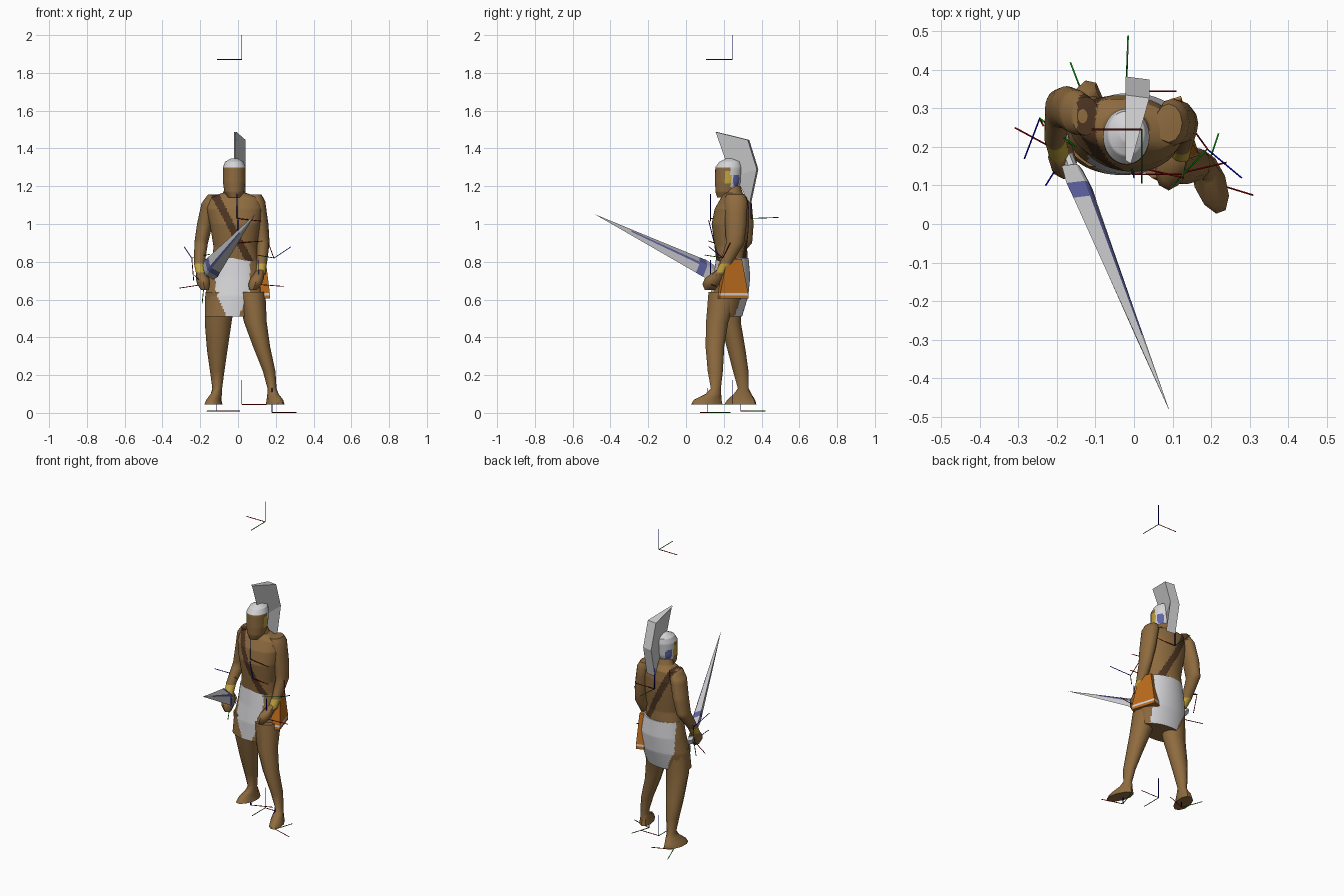
import bpy, bmesh, math
from mathutils import Vector, Matrix

COLOURS = {
    "skin_brown": (0.27, 0.147, 0.05), "strap_brown": (0.075, 0.035, 0.016),
    "cloth_white": (0.66, 0.66, 0.68), "slate_blue": (0.12, 0.13, 0.38),
    "gold": (0.52, 0.36, 0.045), "orange_leather": (0.50, 0.15, 0.012),
    "marker_red": (0.42, 0.0, 0.0), "marker_green": (0.0, 0.3, 0.0),
    "marker_blue": (0.0, 0.0, 0.7), "pale_steel": (0.62, 0.62, 0.63)}
NAMES = list(COLOURS)
MATS = []
for key, c in COLOURS.items():
    m = bpy.data.materials.new(key)
    m.diffuse_color = (*c, 1)
    MATS.append(m)


def finish(name, bm, rule, smooth, angle=50):
    """Turn a bmesh into an object; rule(centre) names the colour of each face."""
    bmesh.ops.recalc_face_normals(bm, faces=bm.faces)
    used = []
    for f in bm.faces:
        col = rule if isinstance(rule, str) else rule(f.calc_center_median())
        if col not in used:
            used.append(col)
        f.material_index = used.index(col)
        f.smooth = smooth
    me = bpy.data.meshes.new(name)
    bm.to_mesh(me)
    bm.free()
    for col in used:
        me.materials.append(MATS[NAMES.index(col)])
    ob = bpy.data.objects.new(name, me)
    bpy.context.collection.objects.link(ob)
    if smooth and angle:
        bpy.ops.object.select_all(action='DESELECT')
        bpy.context.view_layer.objects.active = ob
        ob.select_set(True)
        bpy.ops.object.shade_smooth_by_angle(angle=math.radians(angle))
    return ob


def skin_rings(bm, loops):
    """Bridge closed point loops and cap both ends."""
    vs = [[bm.verts.new(p) for p in lp] for lp in loops]
    n = len(vs[0])
    for a, b in zip(vs, vs[1:]):
        for i in range(n):
            j = (i + 1) % n
            bm.faces.new((a[i], a[j], b[j], b[i]))
    bm.faces.new(vs[0])
    bm.faces.new(vs[-1])


def loft(name, rings, rule="skin_brown", n=8, sub=1, phase=0.0, smooth=True):
    """Loft level ellipses given as (z, cx, cy, rx, ry, yaw)."""
    rings = [r if len(r) == 6 else (*r, 0.0) for r in rings]
    rows = []
    for a, b in zip(rings, rings[1:]):
        rows += [[u + (v - u) * k / sub for u, v in zip(a, b)] for k in range(sub)]
    rows.append(rings[-1])
    loops = []
    for z, cx, cy, rx, ry, yaw in rows:
        lp = []
        for i in range(n):
            t = phase + 2 * math.pi * i / n
            x, y = rx * math.cos(t), ry * math.sin(t)
            lp.append((cx + x * math.cos(yaw) - y * math.sin(yaw),
                       cy + x * math.sin(yaw) + y * math.cos(yaw), z))
        loops.append(lp)
    bm = bmesh.new()
    skin_rings(bm, loops)
    return finish(name, bm, rule, smooth)


# Torso with a diagonal strap running around it
def strap(p):
    wide = 0.021 + 0.03 * max(0, p.z - 1.05)
    band = abs(p.x + 0.52 * (p.z - 1.0) + 0.042) < wide
    return "strap_brown" if band and p.z < 1.168 else "skin_brown"


loft("torso", [(.79, -.015, .245, .125, .083, -.1), (.88, -.015, .237, .115, .085, -.15),
               (1.0, -.015, .235, .135, .098, -.15), (1.08, -.02, .243, .147, .09, -.12),
               (1.14, -.02, .255, .138, .068, -.12), (1.165, -.02, .25, .06, .05, -.12),
               (1.2, -.02, .24, .045, .048, 0)], strap, n=96, sub=14)


# Hips with a painted cloth, broader behind than in front
def cloth(p):
    k = min(1, max(0, (p.z - .52) / .12))
    if p.y > .225:
        white = -.075 - .055 * k < p.x < .095 + .01 * k
    else:
        white = abs(p.x + .028) < .036 + .055 * k
    return "cloth_white" if white and p.z > .511 else "skin_brown"


loft("hips", [(.51, -.03, .212, .145, .085), (.62, -.015, .23, .158, .1),
              (.72, -.01, .243, .145, .097), (.82, -.015, .245, .126, .086)],
     cloth, n=96, sub=14)


# Head with cap and cheek ornaments
def head_paint(p):
    on_side = abs(p.x + .02) > .03
    if on_side and .207 < p.y < .238 and 1.215 < p.z < 1.28:
        return "gold"
    if on_side and .25 < p.y < .282 and 1.2 < p.z < 1.255:
        return "slate_blue"
    if p.z > 1.3 or (p.y > .238 and p.z > 1.175):
        return "cloth_white"
    return "skin_brown"


loft("head", [(1.14, -.02, .21, .035, .045), (1.17, -.02, .213, .052, .057),
              (1.22, -.02, .222, .06, .068), (1.3, -.02, .227, .06, .072),
              (1.33, -.02, .235, .048, .058), (1.348, -.02, .235, .015, .02)],
     head_paint, n=48, sub=8)

# Crest: a wedge that is thin in front and wide behind
bm = bmesh.new()
outer = [(.165, 1.487), (.335, 1.445), (.383, 1.29), (.345, 1.11)]
inner = [(.16, 1.48), (.205, 1.35), (.26, 1.25), (.33, 1.12)]
skin_rings(bm, [[(-.012, yi, zi), (-.022, yo, zo),
                 (-.01 + .05 * min(1, (yo - .16) / .12), yo - .008, zo)]
                for (yi, zi), (yo, zo) in zip(inner, outer)])
finish("crest", bm, "pale_steel", False)


# Arms with gold wrist bands, and hands
def arm_paint(p):
    if .742 < p.z < .79:
        return "gold"
    return strap(p) if p.x < 0 and 1.0 < p.z < 1.1565 else "skin_brown"


loft("left_arm", [(1.157, .085, .262, .012, .016), (1.155, .09, .262, .035, .05),
                  (1.12, .1, .264, .044, .062),
                  (1.0, .118, .264, .043, .057), (.9, .132, .26, .035, .048),
                  (.79, .125, .212, .028, .033), (.742, .12, .185, .026, .032),
                  (.73, .12, .18, .024, .03)], arm_paint, n=12, sub=2)
loft("right_arm", [(1.157, -.135, .28, .008, .012), (1.155, -.125, .28, .035, .05),
                   (1.11, -.15, .29, .043, .058),
                   (1.0, -.175, .303, .042, .055), (.9, -.195, .30, .036, .05),
                   (.79, -.205, .225, .028, .033), (.742, -.197, .19, .026, .032),
                   (.73, -.196, .185, .024, .03)], arm_paint, n=24, sub=6)
loft("left_hand", [(.76, .122, .19, .02, .026), (.71, .1, .15, .036, .052),
                   (.68, .09, .135, .036, .048), (.65, .08, .125, .02, .025)])
loft("right_hand", [(.76, -.2, .2, .02, .026), (.71, -.187, .172, .036, .048),
                    (.68, -.182, .16, .034, .044), (.65, -.175, .15, .02, .025)])

# Legs with feet
loft("left_leg", [(.045, .197, .11, .042, .088, .35), (.07, .195, .115, .037, .077, .35),
                  (.1, .185, .145, .028, .043, .35), (.13, .18, .158, .024, .028),
                  (.22, .165, .155, .033, .042), (.35, .125, .153, .045, .052),
                  (.48, .092, .165, .06, .062), (.64, .07, .2, .075, .085)], n=10)
loft("right_leg", [(.045, -.13, .288, .046, .088, -.22), (.07, -.128, .292, .038, .076, -.22),
                   (.1, -.115, .3, .03, .048, -.22), (.13, -.11, .303, .026, .03),
                   (.22, -.11, .29, .038, .043), (.33, -.11, .268, .054, .05),
                   (.48, -.105, .235, .071, .058), (.64, -.09, .225, .083, .08)], n=10)


# Hip pouch hugging the hip, with a pale stitched row
def stitches(p):
    return "cloth_white" if .622 < p.z < .634 else "orange_leather"


loft("pouch", [(.605, .122, .248, .035, .114, .3), (.622, .122, .248, .035, .111, .3),
               (.634, .122, .248, .035, .109, .3), (.815, .112, .25, .032, .058, .3)],
     stitches, n=4, phase=math.pi / 4, smooth=False)

# Sword: a rolled six-sided tapering blade, ridges and root band in blue
base, tip = Vector((-.16, .145, .742)), Vector((.09, -.48, 1.05))
axis = (tip - base).normalized()
flat = axis.cross(Vector((0, 0, 1))).normalized()
if flat.x < 0:
    flat = -flat
rise = (Vector((0, 0, 1)) - axis * axis.z).normalized()
ROLL = math.radians(30)
side = flat * math.cos(ROLL) + rise * math.sin(ROLL)
up = rise * math.cos(ROLL) - flat * math.sin(ROLL)


def section(t, h, w, ridge):
    c = base.lerp(tip, t)
    pts = ((0, h), (w, ridge), (w, -ridge), (0, -h), (-w, -ridge), (-w, ridge))
    return [c + side * a + up * b for a, b in pts]


def blade_paint(p):
    d = p - base
    t = d.dot(axis) / (tip - base).length
    off = abs(d.dot(up))
    return "slate_blue" if .07 < t < .14 or (.14 <= t < .75 and off < .003) else "pale_steel"


bm = bmesh.new()
skin_rings(bm, [section(0, .047, .018, .006), section(.075, .057, .025, .008),
                section(.135, .052, .023, .008), section(.7, .018, .009, .004),
                section(1, .0006, .0004, .0002)])
finish("sword_blade", bm, blade_paint, False)
bm = bmesh.new()
skin_rings(bm, [section(-.15, .026, .014, .008), section(-.125, .042, .02, .012),
                section(-.10, .014, .012, .008), section(0, .014, .012, .008)])
finish("sword_grip", bm, "pale_steel", False)


# Thin axis markers: origin, then red, green and blue arm offsets
MARKERS = [
    ((.02, .245, 1.87), (-.13, 0, 0), (0, -.14, 0), (0, 0, .13)),
    ((.02, .245, .045), (.13, 0, 0), (0, -.13, 0), (0, 0, .13)),
    ((.18, .115, .002), (.13, -.04, 0), (.04, .12, 0), (0, 0, .13)),
    ((-.115, .29, .01), (.125, .05, 0), (-.05, .13, 0), (0, 0, .13)),
    ((-.02, .345, 1.03), (.13, 0, 0), (.005, .145, .005), (0, 0, .13)),
    ((-.005, .13, 1.03), (.13, 0, -.015), (0, .13, 0), (0, 0, .13)),
    ((0, .15, .9), (.13, -.03, .01), (.03, .12, 0), (0, -.03, .12)),
    ((.19, .195, .82), (-.04, .055, .11), (-.089, -.095, .015), (.09, -.075, .06)),
    ((-.245, .275, .82), (.01, -.02, -.12), (.095, -.075, .02), (-.04, -.105, .06)),
    ((-.18, .18, .68), (-.13, .07, -.02), (-.01, -.01, -.1), (-.05, -.08, .05)),
    ((.11, .13, .68), (.13, .03, -.01), (-.02, .12, .03), (0, 0, .13))]
for k, colour in enumerate(("marker_red", "marker_green", "marker_blue")):
    bm = bmesh.new()
    for origin, *arms in MARKERS:
        o, d = Vector(origin), Vector(arms[k])
        u = d.orthogonal().normalized() * .0025
        v = d.normalized().cross(u)
        tri = [u, -u / 2 + v * .87, -u / 2 - v * .87]
        skin_rings(bm, [[o + q for q in tri], [o + d + q for q in tri]])
    finish(colour + "_arms", bm, colour, True, 0)
